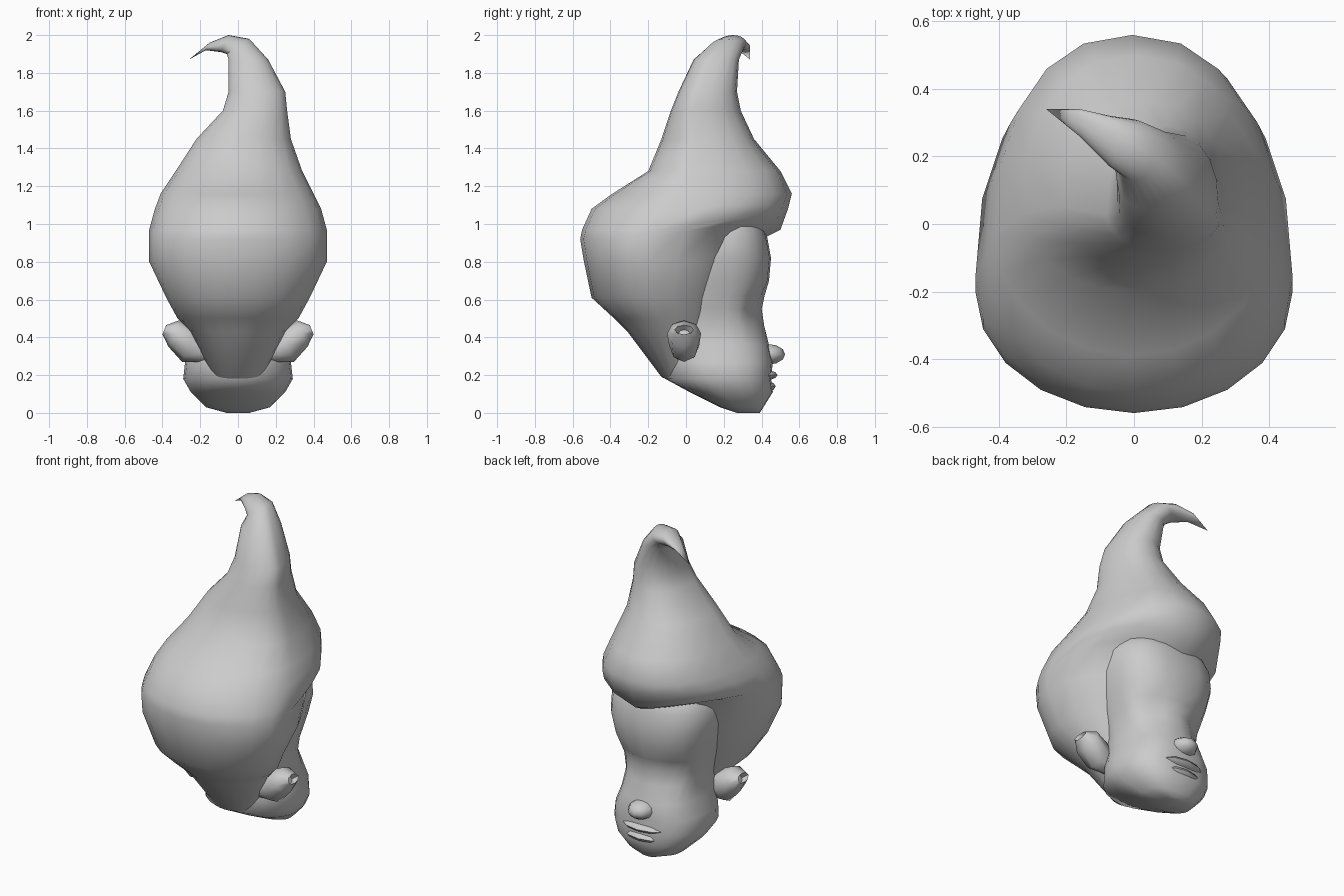
import bpy, bmesh, math
from mathutils import Vector

default_cube = bpy.data.objects.get("Cube")
if default_cube:
    bpy.data.objects.remove(default_cube, do_unlink=True)

grey = bpy.data.materials.new("plain grey")
grey.use_nodes = True
colour = (0.6, 0.6, 0.6, 1)
grey.diffuse_color = colour
grey.node_tree.nodes["Principled BSDF"].inputs["Base Color"].default_value = colour


def finish(bm, name, angle=60):
    bmesh.ops.recalc_face_normals(bm, faces=bm.faces[:])
    mesh = bpy.data.meshes.new(name)
    bm.to_mesh(mesh)
    bm.free()
    mesh.materials.append(grey)
    obj = bpy.data.objects.new(name, mesh)
    bpy.context.collection.objects.link(obj)
    bpy.ops.object.select_all(action="DESELECT")
    obj.select_set(True)
    bpy.context.view_layer.objects.active = obj
    bpy.ops.object.shade_smooth_by_angle(angle=math.radians(angle))


def ring(left, right, back, widest, front, sides, power=1, arch=0):
    """Egg-shaped section between two (x, z) ends; a power below 1 squares the front half."""
    points = []
    for i in range(sides):
        t = math.tau * i / sides
        c, s = math.cos(t), math.sin(t)
        p = power if s > 0 else 1
        across = 0.5 + 0.5 * math.copysign(abs(c) ** p, c)
        depth = abs(s) ** p
        x = left[0] + (right[0] - left[0]) * across
        z = left[1] + (right[1] - left[1]) * across
        y = widest + ((front if s > 0 else back) - widest) * depth
        if s > 0:
            z += arch * abs(math.sin(2 * t))
        points.append(Vector((x, y, z)))
    return points


def loft(rings, tip=None):
    bm = bmesh.new()
    loops = [[bm.verts.new(p) for p in r] for r in rings]
    count = len(loops[0])
    for low, high in zip(loops, loops[1:]):
        for i in range(count):
            j = (i + 1) % count
            bm.faces.new((low[i], low[j], high[j], high[i]))
    bm.faces.new(loops[0])
    if tip:
        end = bm.verts.new(tip)
        for i in range(count):
            bm.faces.new((loops[-1][i], loops[-1][(i + 1) % count], end))
    else:
        bm.faces.new(loops[-1])
    return bm


# Hair: swept mass with an overhanging fringe, narrowing to a curled tip
# height, left x, right x, back y, widest y, front y, fringe arch
hair_levels = [
    (.12, -.08, .08, .03, .07, .1, 0),
    (.19, -.13, .13, -.13, -.02, .1, 0),
    (.43, -.25, .25, -.31, -.08, .16, 0),
    (.5, -.32, .32, -.38, -.14, .18, 0),
    (.61, -.38, .38, -.5, -.2, .22, 0),
    (.8, -.47, .47, -.54, -.2, .29, 0),
    (.92, -.47, .47, -.56, -.2, .4, .07),
    (.97, -.47, .47, -.55, -.16, .5, .06),
    (1.08, -.44, .44, -.5, -.1, .54, .02),
    (1.16, -.41, .4, -.39, -.03, .56, 0),
    (1.28, -.33, .34, -.2, .03, .5, 0),
    (1.45, -.22, .28, -.13, .05, .36, 0),
    (1.6, -.08, .26, -.08, .03, .29, 0),
    (1.7, -.05, .25, -.04, .06, .27, 0),
    (1.87, -.05, .16, .04, .12, .28, 0),
]
rings = [ring((a, z), (b, z), back, mid, front, 20, .88 if z > .95 else 1, arch)
         for z, a, b, back, mid, front, arch in hair_levels]
rings += [
    ring((-.06, 1.9), (.06, 1.98), .13, .2, .31, 20),
    ring((-.09, 1.91), (-.05, 2), .17, .25, .32, 20),
    ring((-.17, 1.92), (-.15, 1.96), .26, .29, .34, 20),
]
finish(loft(rings, (-.26, .34, 1.87)), "hair")

# Face: chin, rounded jaw, cheeks and forehead
# height, half width, back y, widest y, front y
face_levels = [
    (0, .06, .27, .33, .39),
    (.03, .17, .18, .27, .41),
    (.11, .25, .02, .2, .46),
    (.18, .29, -.11, .18, .45),
    (.27, .28, -.1, .16, .46),
    (.36, .25, -.1, .14, .44),
    (.46, .24, -.1, .12, .42),
    (.55, .26, -.1, .12, .41),
    (.62, .28, -.1, .12, .42),
    (.7, .3, -.1, .13, .44),
    (.82, .33, -.1, .14, .45),
    (.93, .33, -.1, .14, .43),
    (1.05, .27, -.1, .14, .38),
]
face = loft([ring((-w, z), (w, z), back, mid, front, 24, .78)
             for z, w, back, mid, front in face_levels])
# Press in the eye sockets
for v in face.verts:
    for side in (-1, 1):
        near = (v.co - Vector((side * .15, .38, .53))).length / .1
        v.co.y -= .05 * math.exp(-near * near)
finish(face, "face", 80)


def blob(name, centre, size):
    bm = bmesh.new()
    bmesh.ops.create_uvsphere(bm, u_segments=10, v_segments=6, radius=1)
    for v in bm.verts:
        v.co = Vector(centre) + v.co * Vector(size)
    finish(bm, name)


# Snub nose and lips
blob("nose", (0, .43, .31), (.08, .095, .055))
blob("upper_lip", (0, .4, .2), (.15, .085, .03))
blob("lower_lip", (0, .39, .14), (.14, .085, .035))

# Ears: short flared trumpets with a hollow end
ear_levels = [
    # distance out, height, half depth, half height
    (.16, .32, .05, .05),
    (.26, .36, .08, .09),
    (.34, .42, .09, .07),
    (.39, .44, .05, .025),
    (.36, .42, .03, .02),
]
for name, side in (("left_ear", 1), ("right_ear", -1)):
    sections = []
    for out, height, depth, tall in ear_levels:
        section = []
        for i in range(8):
            t = math.tau * i / 8
            rise = math.sin(t) * tall
            section.append((side * (out - rise * .4), -.01 + math.cos(t) * depth, height + rise))
        sections.append(section)
    finish(loft(sections), name)
